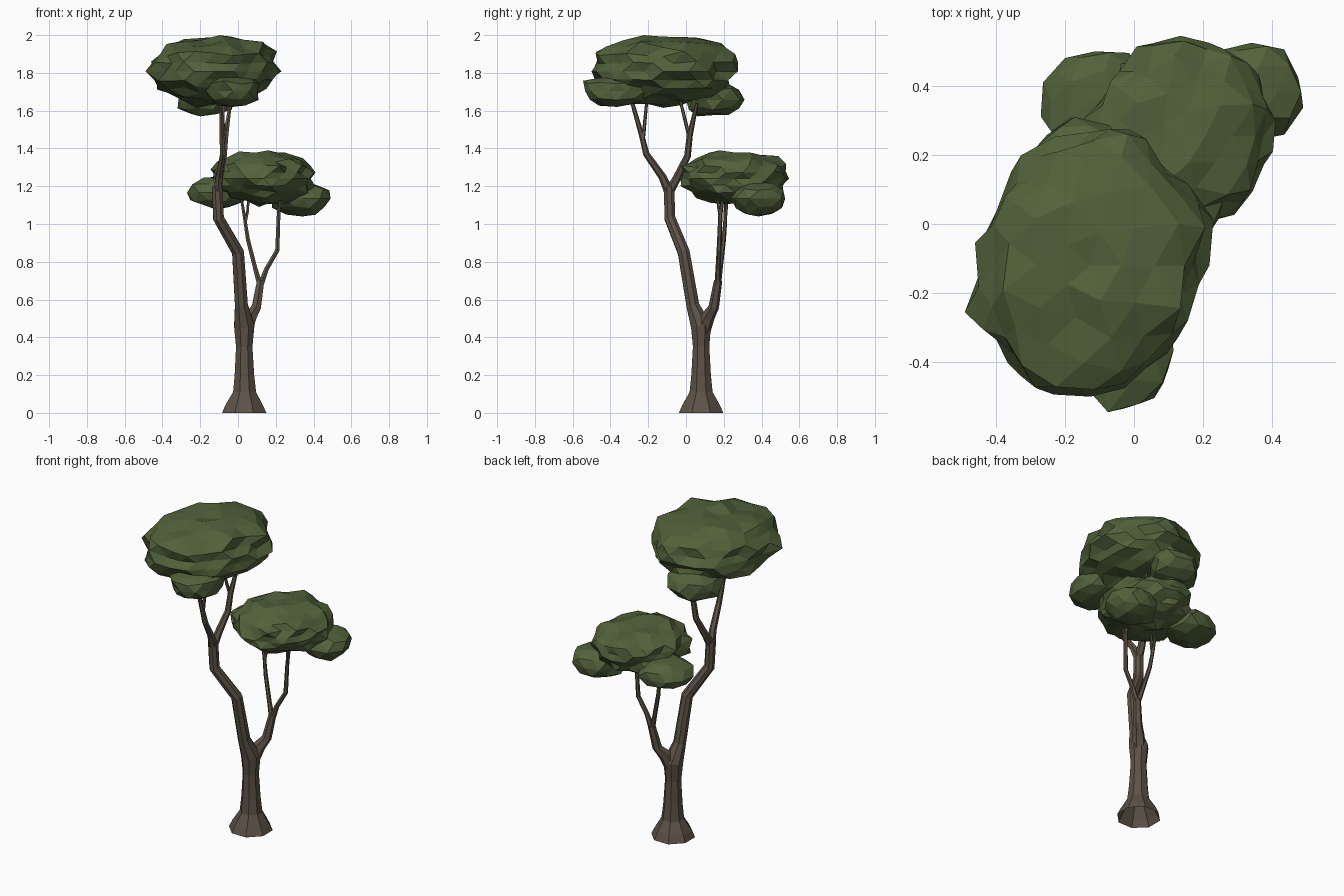
import bpy, bmesh, math, random
from mathutils import Vector, noise

cube = bpy.data.objects.get("Cube")
if cube:
    bpy.data.objects.remove(cube, do_unlink=True)


def material(name, rgb):
    m = bpy.data.materials.new(name)
    m.use_nodes = True
    colour = (*rgb, 1)
    m.diffuse_color = colour
    bsdf = m.node_tree.nodes["Principled BSDF"]
    bsdf.inputs["Base Color"].default_value = colour
    bsdf.inputs["Roughness"].default_value = 0.9
    return m


BARK = material("bark brown", (0.108, 0.085, 0.062))
LEAF = material("leaf green", (0.085, 0.122, 0.043))


def finish(bm, name, mat):
    bmesh.ops.recalc_face_normals(bm, faces=bm.faces)
    mesh = bpy.data.meshes.new(name)
    bm.to_mesh(mesh)
    bm.free()
    mesh.materials.append(mat)
    obj = bpy.data.objects.new(name, mesh)
    bpy.context.collection.objects.link(obj)
    return obj


def limb(name, sides, path):
    """Faceted tapering tube; path items are (x, y, z, radius)."""
    bm = bmesh.new()
    pts = [Vector(p[:3]) for p in path]
    rings = []
    for i, p in enumerate(pts):
        tangent = (pts[min(i + 1, len(pts) - 1)] - pts[max(i - 1, 0)]).normalized()
        u = Vector((0, 1, 0)).cross(tangent).normalized()
        v = tangent.cross(u)
        ring = []
        for k in range(sides):
            a = math.tau * (k + 0.5) / sides
            ring.append(bm.verts.new(p + path[i][3] * (u * math.cos(a) + v * math.sin(a))))
        rings.append(ring)
    for low, high in zip(rings, rings[1:]):
        for k in range(sides):
            n = (k + 1) % sides
            bm.faces.new((low[k], low[n], high[n], high[k]))
    bm.faces.new(rings[-1])
    return finish(bm, name, BARK)


def canopy(name, low, high, detail, seed, diagonal=0.0, boxy=2.4, slope=0.0):
    """Lumpy faceted leaf cluster fitted to the box low..high.
    diagonal stretches it along x = y, slope lowers its top towards +x."""
    random.seed(seed)
    bm = bmesh.new()
    bmesh.ops.create_icosphere(bm, subdivisions=detail, radius=1)
    shift = Vector((seed * 3.7, seed * 1.3, seed * 2.1))
    for v in bm.verts:
        d = v.co.normalized()
        # round in plan, with squarer shoulders above than below
        e = boxy if d.z > 0 else 2
        r = (math.hypot(d.x, d.y) ** e + abs(d.z) ** e) ** (-1 / e)
        r *= 1 + 0.2 * noise.noise(d * 2.8 + shift) + random.uniform(-0.04, 0.04)
        r *= 1 + 2 * diagonal * d.x * d.y
        v.co = d * r
        if d.z > 0:
            v.co.z *= 1 - slope * v.co.x
    for axis in range(3):
        lo = min(v.co[axis] for v in bm.verts)
        hi = max(v.co[axis] for v in bm.verts)
        for v in bm.verts:
            t = (v.co[axis] - lo) / (hi - lo)
            v.co[axis] = low[axis] + t * (high[axis] - low[axis])
    return finish(bm, name, LEAF)


# Trunk with flared foot, continuing into the tall leaning stem
limb("trunk", 8, [
    (0.033, 0.08, 0, 0.127), (0.033, 0.08, 0.04, 0.108), (0.035, 0.08, 0.11, 0.066),
    (0.034, 0.08, 0.2, 0.056), (0.033, 0.08, 0.35, 0.047), (0.033, 0.08, 0.46, 0.058),
    (0.018, 0.036, 0.57, 0.037), (0.0, -0.012, 0.85, 0.034),
    (-0.103, -0.085, 1.03, 0.031), (-0.11, -0.09, 1.2, 0.03)])

# Tall stem forks
limb("upper_front_branch", 6, [
    (-0.108, -0.09, 1.17, 0.026), (-0.1, -0.125, 1.25, 0.021), (-0.08, -0.21, 1.37, 0.017),
    (-0.086, -0.235, 1.47, 0.014), (-0.09, -0.29, 1.66, 0.01)])
limb("upper_front_twig", 5, [
    (-0.083, -0.228, 1.44, 0.01), (-0.08, -0.222, 1.5, 0.01), (-0.075, -0.205, 1.68, 0.008)])
limb("upper_back_branch", 6, [
    (-0.108, -0.09, 1.17, 0.026), (-0.1, -0.05, 1.24, 0.022), (-0.075, 0.008, 1.36, 0.018),
    (-0.065, 0.02, 1.47, 0.016), (-0.04, 0.058, 1.64, 0.009)])
limb("upper_back_twig", 5, [
    (-0.066, 0.02, 1.45, 0.01), (-0.078, 0.0, 1.53, 0.01), (-0.09, -0.032, 1.66, 0.008)])

# Low side stem and its forks
limb("side_stem", 6, [
    (0.036, 0.085, 0.43, 0.044), (0.066, 0.116, 0.51, 0.037), (0.097, 0.147, 0.56, 0.028),
    (0.12, 0.17, 0.7, 0.022)])
limb("side_outer_branch", 6, [
    (0.118, 0.168, 0.67, 0.018), (0.15, 0.17, 0.76, 0.014), (0.208, 0.175, 0.86, 0.013),
    (0.215, 0.182, 1.05, 0.011), (0.22, 0.2, 1.17, 0.008)])
limb("side_outer_twig", 5, [
    (0.215, 0.181, 1.03, 0.008), (0.22, 0.172, 1.09, 0.008), (0.222, 0.165, 1.17, 0.006)])
limb("side_inner_branch", 6, [
    (0.118, 0.168, 0.67, 0.017), (0.09, 0.182, 0.77, 0.013), (0.052, 0.2, 0.92, 0.012),
    (0.037, 0.208, 1.02, 0.01), (0.012, 0.21, 1.17, 0.007)])
limb("side_inner_twig", 5, [
    (0.038, 0.207, 1.0, 0.008), (0.052, 0.213, 1.07, 0.008), (0.058, 0.222, 1.17, 0.006)])

# Leaf clusters
canopy("upper_canopy", (-0.49, -0.5, 1.615), (0.23, 0.275, 2.0), 3, 11, 0.06, 2.7)
canopy("upper_front_cluster", (-0.17, -0.545, 1.62), (0.115, -0.2, 1.79), 2, 2, 0.03)
canopy("upper_back_cluster", (-0.32, 0.0, 1.57), (-0.01, 0.31, 1.75), 2, 3, 0.1)
canopy("lower_canopy", (-0.145, -0.035, 1.09), (0.41, 0.545, 1.39), 3, 9, 0.03, 2.8, 0.15)
canopy("lower_outer_cluster", (0.18, 0.24, 1.04), (0.49, 0.525, 1.22), 2, 5, 0.04)
canopy("lower_inner_cluster", (-0.27, 0.21, 1.075), (0.04, 0.5, 1.25), 2, 6, 0.08)
